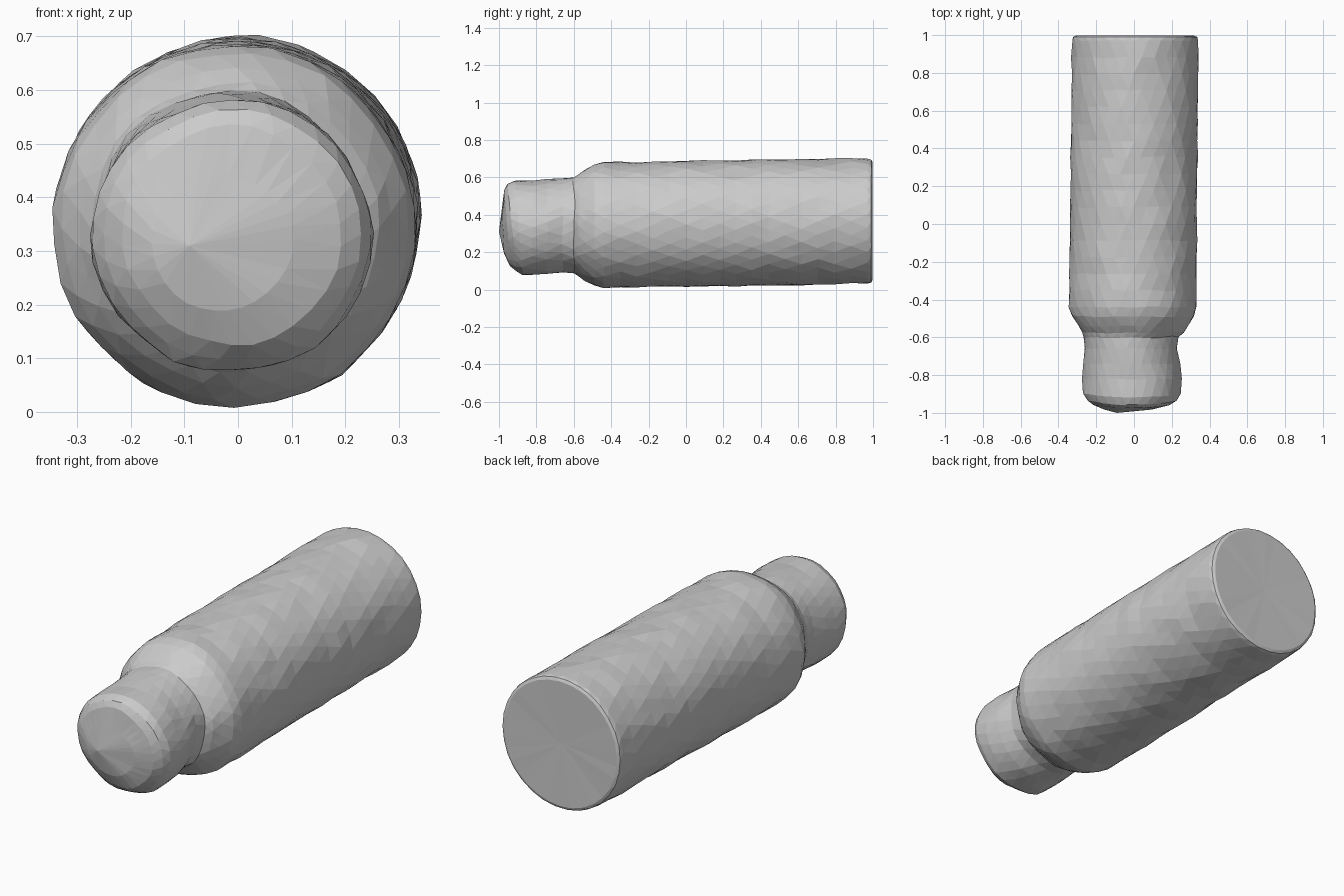
import bpy, bmesh, math
from mathutils import Vector, noise

if "Cube" in bpy.data.objects:
    bpy.data.objects.remove(bpy.data.objects["Cube"])

SIDES = 30


def rough(p, amount):
    """Position-based wobble, so parts sharing a rim stay joined."""
    n = noise.noise_vector(p * 9.0)
    return p + Vector((n.x, n.y * 0.8, n.z)) * amount


def ring_points(station, row):
    # station: y, x min, x max, z min, z max, tilt of the ring towards the front
    y, x0, x1, z0, z1, tilt = station
    cx, cz = (x0 + x1) / 2, (z0 + z1) / 2
    pts = []
    for i in range(SIDES):
        a = 2 * math.pi * (i + 0.5 * (row % 2)) / SIDES
        p = Vector((cx + (x1 - x0) / 2 * math.cos(a), y - tilt * math.sin(a),
                    cz + (z1 - z0) / 2 * math.sin(a)))
        pts.append(rough(p, 0.009 if y < 0.95 else 0.003))
    return pts


def faceted_tube(name, stations, first_row, start_tip=None, end_tip=None):
    bm = bmesh.new()
    rows = [[bm.verts.new(p) for p in ring_points(s, first_row + k)]
            for k, s in enumerate(stations)]
    # staggered triangles between neighbouring rings
    for k in range(len(rows) - 1):
        a, b = rows[k], rows[k + 1]
        odd = (first_row + k) % 2
        for i in range(SIDES):
            j = (i + 1) % SIDES
            if odd:
                bm.faces.new((a[i], a[j], b[j]))
                bm.faces.new((a[i], b[j], b[i]))
            else:
                bm.faces.new((a[i], a[j], b[i]))
                bm.faces.new((a[j], b[j], b[i]))
    # closing fans
    for tip, row in ((start_tip, rows[0]), (end_tip, rows[-1])):
        if tip:
            v = bm.verts.new(tip)
            for i in range(SIDES):
                bm.faces.new((row[i], row[(i + 1) % SIDES], v))
    bmesh.ops.recalc_face_normals(bm, faces=bm.faces)
    # open rims can confuse the fill, so check one side face points outwards
    bm.faces.ensure_lookup_table()
    f = bm.faces[len(bm.faces) // 2]
    c = f.calc_center_median()
    if f.normal.dot(Vector((c.x, 0, c.z - 0.34))) < 0:
        bmesh.ops.reverse_faces(bm, faces=bm.faces)
    me = bpy.data.meshes.new(name)
    bm.to_mesh(me)
    bm.free()
    ob = bpy.data.objects.new(name, me)
    bpy.context.collection.objects.link(ob)
    return ob


def blend(a, b, t):
    return tuple(u + (v - u) * t for u, v in zip(a, b))


# Narrow head with a rounded, slightly lopsided nose
joint = (-0.60, -0.268, 0.235, 0.088, 0.602, 0.0)
head = [
    (-0.978, -0.16, 0.10, 0.19, 0.44, 0.005),
    (-0.955, -0.215, 0.19, 0.125, 0.535, 0.015),
    (-0.93, -0.25, 0.23, 0.095, 0.565, 0.025),
    (-0.895, -0.27, 0.248, 0.075, 0.582, 0.02),
    (-0.82, -0.272, 0.250, 0.075, 0.585, 0.0),
    (-0.74, -0.268, 0.243, 0.080, 0.588, 0.0),
    (-0.66, -0.265, 0.23, 0.088, 0.595, 0.0),
    joint,
]
faceted_tube("head", head, 0, start_tip=(-0.09, -1.0, 0.31))

# Wide barrel: stepped shoulder, long slightly rising body, flat end
shoulder = [
    joint,
    (-0.575, -0.275, 0.262, 0.075, 0.615, 0.0),
    (-0.54, -0.297, 0.285, 0.048, 0.640, 0.0),
    (-0.49, -0.328, 0.318, 0.023, 0.668, 0.0),
    (-0.44, -0.344, 0.330, 0.008, 0.681, 0.0),
]
front, back = shoulder[-1], (0.97, -0.328, 0.340, 0.032, 0.701, 0.0)
body = [blend(front, back, k / 16) for k in range(1, 17)]
rim = [(0.99, -0.324, 0.336, 0.036, 0.697, 0.0),
       (0.997, -0.31, 0.322, 0.05, 0.683, 0.0)]
faceted_tube("barrel", shoulder + body + rim, len(head) - 1,
             end_tip=(0.005, 0.992, 0.366))
